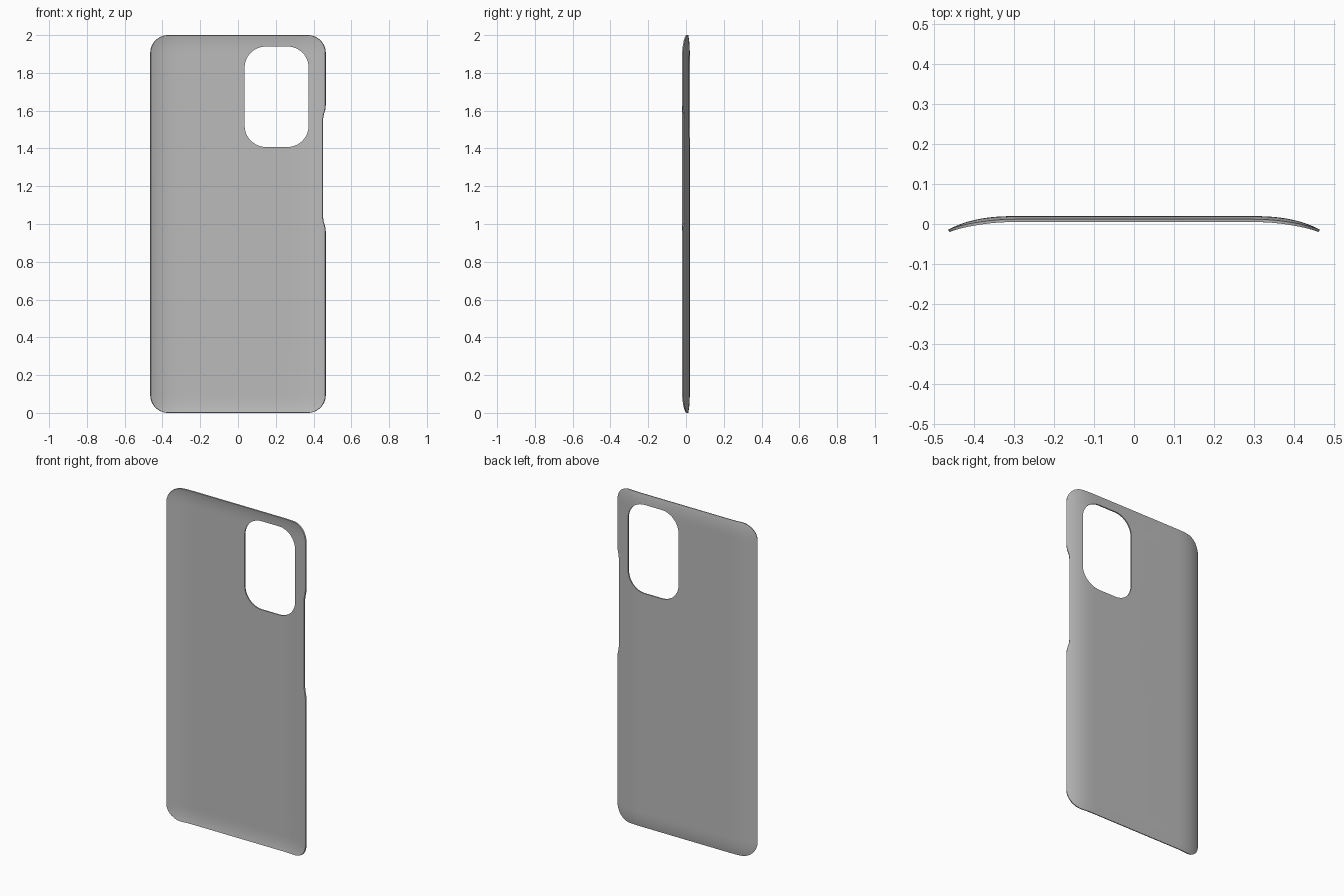
import bpy, bmesh, math
from mathutils import Vector

if "Cube" in bpy.data.objects:
    bpy.data.objects.remove(bpy.data.objects["Cube"], do_unlink=True)

HALF_W, HEIGHT, THICK = 0.465, 2.0, 0.007


def material(name, rgb):
    mat = bpy.data.materials.new(name)
    mat.use_nodes = True
    mat.diffuse_color = (*rgb, 1)
    mat.node_tree.nodes["Principled BSDF"].inputs["Base Color"].default_value = (*rgb, 1)
    return mat


def rounded_rect(x0, x1, z0, z1, r, steps=12):
    """Counter-clockwise points, starting at the lower right corner."""
    pts = []
    corners = [(x1 - r, z0 + r), (x1 - r, z1 - r), (x0 + r, z1 - r), (x0 + r, z0 + r)]
    for k, (cx, cz) in enumerate(corners):
        for i in range(steps + 1):
            a = math.radians(90 * (k - 1 + i / steps))
            pts.append((cx + r * math.cos(a), cz + r * math.sin(a)))
    return pts


def surface_y(x, z):
    """Back surface: flat middle, sides curling forward, ends curling slightly."""
    side = max(0, (abs(x) - 0.27) / (HALF_W - 0.27))
    end = max(0, (abs(z - HEIGHT / 2) - 0.9) / 0.1)
    return 0.02 - 0.034 * side ** 3 - 0.008 * end ** 2.5


# Outline with the shallow button recess on the left edge
outline = rounded_rect(-HALF_W, HALF_W, 0, HEIGHT, 0.095)
recess = [(0.465, 0.96), (0.462, 0.985), (0.453, 1.015), (0.45, 1.04),
          (0.45, 1.55), (0.453, 1.575), (0.462, 1.605), (0.465, 1.63)]
outline[13:13] = recess
camera_opening = rounded_rect(0.035, 0.375, 1.408, 1.94, 0.113)

# Fill the flat panel between the two loops
bm = bmesh.new()
for loop in (outline, camera_opening):
    verts = [bm.verts.new((x, 0, z)) for x, z in loop]
    for a, b in zip(verts, verts[1:] + verts[:1]):
        bm.edges.new((a, b))
bmesh.ops.triangle_fill(bm, edges=bm.edges[:], use_beauty=True, normal=(0, 1, 0))


def slice_panel(point, normal):
    geom = bm.verts[:] + bm.edges[:] + bm.faces[:]
    bmesh.ops.bisect_plane(bm, geom=geom, dist=1e-5, plane_co=point, plane_no=normal)


# Slice where the panel bends, then bend it
for i in range(14):
    x = 0.27 + i * 0.0145
    for s in (-1, 1):
        slice_panel((s * x, 0, 0), (1, 0, 0))
for i in range(8):
    z = 0.1 * (1 - i / 8)
    for level in (z, HEIGHT - z):
        slice_panel((0, 0, level), (0, 0, 1))
for v in bm.verts:
    v.co.y = surface_y(v.co.x, v.co.z)
for f in bm.faces:
    f.normal_update()
    if f.normal.y < 0:
        f.normal_flip()

mesh = bpy.data.meshes.new("back_cover")
bm.to_mesh(mesh)
bm.free()
cover = bpy.data.objects.new("back_cover", mesh)
bpy.context.collection.objects.link(cover)
mesh.materials.append(material("grey", (0.5, 0.5, 0.5)))

# Give the panel its thickness on the inner side
bpy.context.view_layer.objects.active = cover
cover.select_set(True)
solid = cover.modifiers.new("thickness", "SOLIDIFY")
solid.thickness = THICK
solid.offset = -1
bpy.ops.object.modifier_apply(modifier=solid.name)
bpy.ops.object.shade_smooth_by_angle(angle=math.radians(35))
